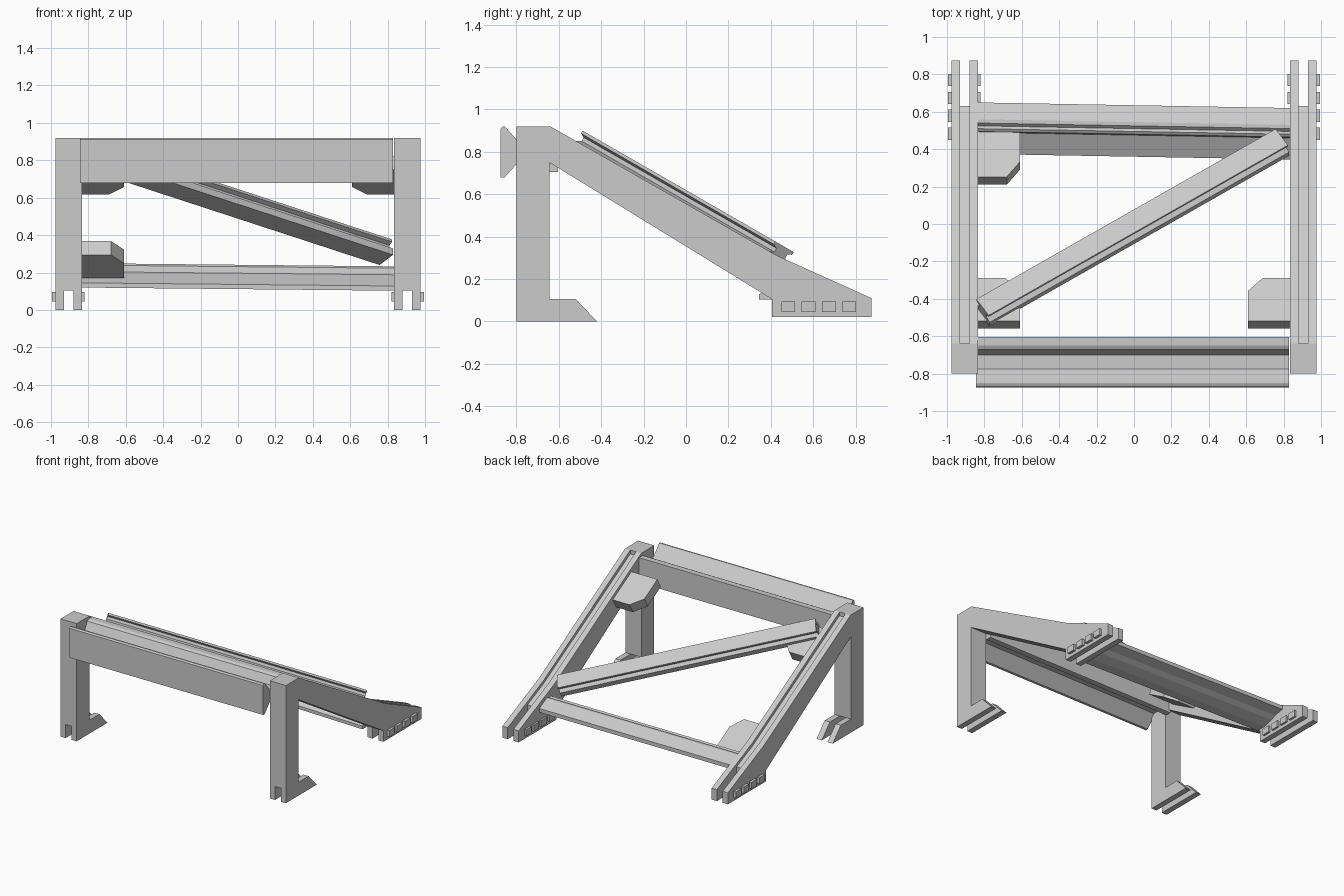
import bpy, bmesh, math
from mathutils import Vector as V

if "Cube" in bpy.data.objects:
    bpy.data.objects.remove(bpy.data.objects["Cube"])

X, Y, Z = V((1, 0, 0)), V((0, 1, 0)), V((0, 0, 1))
ANG = math.radians(30)
DOWN = V((0, math.cos(ANG), -math.sin(ANG)))   # along the sloping beams
NORM = V((0, math.sin(ANG), math.cos(ANG)))    # out of the slope


def prism(name, pts, o, u, v, w):
    """Extrude the 2D outline pts (in axes u, v from o) along w."""
    bm = bmesh.new()
    o, w = V(o), V(w)
    vs = [bm.verts.new(o + u * a + v * b) for a, b in pts]
    f = bm.faces.new(vs)
    r = bmesh.ops.extrude_face_region(bm, geom=[f])
    bmesh.ops.translate(bm, vec=w, verts=[e for e in r["geom"] if isinstance(e, bmesh.types.BMVert)])
    bmesh.ops.recalc_face_normals(bm, faces=bm.faces)
    me = bpy.data.meshes.new(name)
    bm.to_mesh(me)
    bm.free()
    ob = bpy.data.objects.new(name, me)
    bpy.context.collection.objects.link(ob)
    return ob


def rect(a0, a1, b0, b1):
    return [(a0, b0), (a1, b0), (a1, b1), (a0, b1)]


# side frames: two cheek plates with a recessed web between them
cheek = [(-.80, 0), (-.42, 0), (-.52, .105), (-.645, .105), (-.645, .75), (.405, .105),
         (.405, .02), (.875, .02), (.875, .11), (.43, .31), (-.64, .92), (-.80, .92)]
web = [(-.80, .105), (-.645, .105), (-.645, .75), (.405, .105), (.63, .105), (.63, .195),
       (.43, .285), (-.64, .89), (-.64, .92), (-.80, .92)]
for s, side in ((-1, "left"), (1, "right")):
    for x0, x1, part in ((.835, .88, "inner"), (.93, .975, "outer")):
        prism(f"{side}_{part}_cheek", cheek, (s * x0, 0, 0), Y, Z, X * s * (x1 - x0))
    prism(f"{side}_web", web, (s * .88, 0, 0), Y, Z, X * s * .05)
    # raised pads on the rear feet
    for i in range(4):
        y = .45 + .096 * i
        pad = rect(y, y + .065, .045, .095)
        prism(f"{side}_outer_pad_{i}", pad, (s * .975, 0, 0), Y, Z, X * s * .02)
        prism(f"{side}_inner_pad_{i}", pad, (s * .82, 0, 0), Y, Z, X * s * .015)

# front crossbeam: lying I-section with tapered flanges
front = [(-.875, .68), (-.875, .91), (-.865, .92), (-.855, .92), (-.775, .83), (-.70, .83),
         (-.67, .89), (-.65, .90), (-.605, .90), (-.605, .705), (-.65, .705), (-.70, .77),
         (-.775, .77), (-.855, .68)]
prism("front_crossbeam", front, (-.845, 0, 0), Y, Z, X * 1.675)

# rear crossbeam, slightly skewed
rear = [(.375, .12), (.375, .145), (.49, .205), (.495, .24), (.51, .25), (.525, .235),
        (.54, .25), (.56, .25), (.65, .205), (.65, .175), (.57, .16), (.53, .14), (.45, .12)]
prism("rear_crossbeam", rear, (-.845, 0, 0), Y, Z, (1.68, -.03, -.017))

# diagonal brace lying on the slope
a, b = V((-.81, -.445, .875)), V((.79, .465, .352))
run = b - a
d = run.normalized()
up = (NORM - d * NORM.dot(d)).normalized()
across = d.cross(up)
brace = [(-.06, 0), (-.06, -.015), (-.035, -.025), (-.035, -.045), (-.06, -.06), (-.06, -.10),
         (.07, -.10), (.07, -.06), (.035, -.045), (.035, -.025), (.06, -.015), (.06, 0)]
prism("diagonal_brace", brace, a, across, up, run)

# corner gussets, chamfered on the free corner
k = 1 / math.cos(ANG)
low = [(0, 0), (.23, 0), (.23, .16 * k), (.15, .23 * k), (0, .23 * k)]
high = [(0, 0), (.16, 0), (.23, .08 * k), (.23, .26 * k), (0, .26 * k)]
for name, s, y, z, pts in (("front_left_gusset", -1, -.56, .75, low),
                           ("front_right_gusset", 1, -.56, .75, low),
                           ("rear_left_gusset", -1, .21, .295, high)):
    prism(name, pts, (s * .84, y, z), X * -s, DOWN, NORM * .085)
